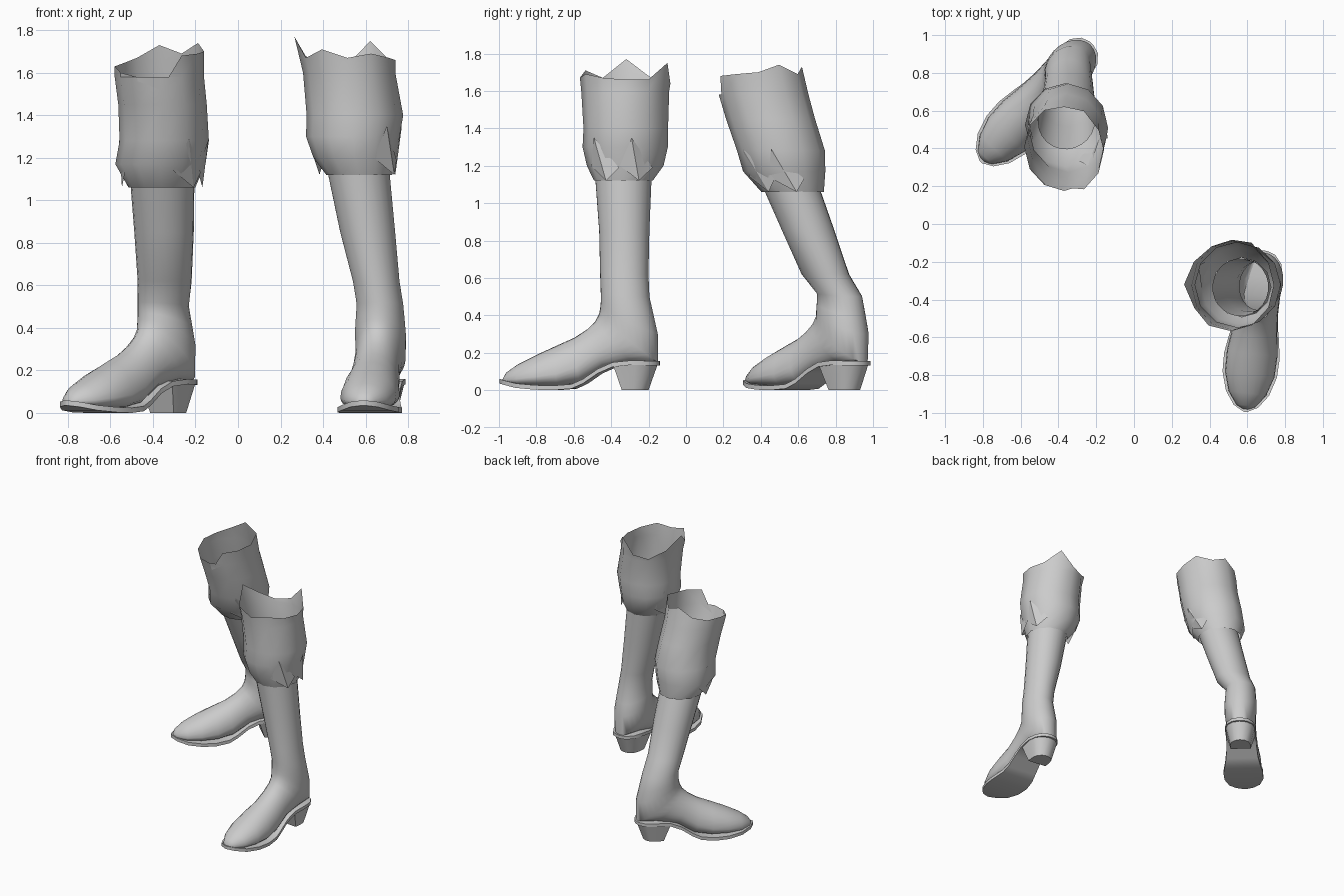
import bpy, bmesh, math
from mathutils import Vector, Matrix

cube = bpy.data.objects.get("Cube")
if cube:
    bpy.data.objects.remove(cube, do_unlink=True)

grey = bpy.data.materials.new("grey leather")
grey.use_nodes = True
grey.diffuse_color = (0.6, 0.6, 0.6, 1)
grey.node_tree.nodes["Principled BSDF"].inputs["Base Color"].default_value = (0.6, 0.6, 0.6, 1)


def finish(name, bm, angle=40, recalc=True):
    if recalc:
        bmesh.ops.recalc_face_normals(bm, faces=bm.faces)
    mesh = bpy.data.meshes.new(name)
    bm.to_mesh(mesh)
    bm.free()
    mesh.materials.append(grey)
    ob = bpy.data.objects.new(name, mesh)
    bpy.context.collection.objects.link(ob)
    bpy.ops.object.select_all(action='DESELECT')
    ob.select_set(True)
    bpy.context.view_layer.objects.active = ob
    bpy.ops.object.shade_smooth_by_angle(angle=math.radians(angle))
    return ob


def loft(name, rings, cap_start=False, cap_end=False, angle=40):
    bm = bmesh.new()
    loops = [[bm.verts.new(p) for p in ring] for ring in rings]
    for a, b in zip(loops, loops[1:]):
        for i in range(len(a)):
            j = (i + 1) % len(a)
            bm.faces.new((a[i], a[j], b[j], b[i]))
    if cap_start:
        bm.faces.new(loops[0])
    if cap_end:
        bm.faces.new(loops[-1])
    return finish(name, bm, angle)


HEEL_Y = -0.265
# Foot sections: top y, z, bottom y, z, half width, height of widest point
FOOT = [
    (-0.985, 0.06, -0.985, 0.045, 0.015, 0.4),
    (-0.965, 0.095, -0.97, 0.035, 0.05, 0.35),
    (-0.90, 0.14, -0.90, 0.025, 0.10, 0.3),
    (-0.80, 0.19, -0.80, 0.02, 0.132, 0.3),
    (-0.69, 0.24, -0.68, 0.02, 0.135, 0.3),
    (-0.60, 0.28, -0.56, 0.04, 0.12, 0.35),
    (-0.53, 0.325, -0.43, 0.12, 0.11, 0.4),
    (-0.485, 0.37, -0.28, 0.15, 0.112, 0.45),
    (-0.465, 0.41, -0.15, 0.15, 0.118, 0.5),
    (-0.46, 0.44, -0.15, 0.30, 0.12, 0.5),
    (-0.457, 0.47, -0.17, 0.39, 0.116, 0.5),
    (-0.457, 0.52, -0.195, 0.50, 0.11, 0.5),
]
# Sole stations: y, half width, underside height
SOLE = [
    (-1.0, 0.008, 0.035), (-0.97, 0.065, 0.028), (-0.90, 0.115, 0.012),
    (-0.80, 0.145, 0.003), (-0.70, 0.148, 0.0), (-0.60, 0.132, 0.008),
    (-0.54, 0.12, 0.035), (-0.46, 0.112, 0.09), (-0.38, 0.112, 0.125),
    (-0.28, 0.115, 0.135), (-0.20, 0.098, 0.133), (-0.155, 0.06, 0.132),
    (-0.14, 0.015, 0.132),
]


def foot_ring(sec, place, n=24):
    ty, tz, by, bz, w, m = sec
    top, low = Vector((0, ty - HEEL_Y, tz)), Vector((0, by - HEEL_Y, bz))
    ring = []
    for i in range(n):
        t = 2 * math.pi * i / n
        c, s = math.cos(t), math.sin(t)
        if s < 0 and m < 0.5:                       # fuller underside
            c = math.copysign(abs(c) ** 0.6, c)
        h = m + s * (1 - m if s > 0 else m)
        p = low.lerp(top, h)
        p.x = w * c
        ring.append(place @ p)
    return ring


def shaft_ring(sec, place, n=24):
    z, cx, cy, rx, ry = sec
    rot = place.to_3x3()
    return [Vector((cx, cy, z)) + rot @ Vector((rx * math.cos(t), -ry * math.sin(t), 0))
            for t in (2 * math.pi * i / n for i in range(n))]


def cuff_point(cuff, deg, z, scale=1.0):
    # Point on the cuff surface at an angle and height, pushed out by scale
    k = 0
    while k < len(cuff) - 2 and z > cuff[k + 1][0]:
        k += 1
    a, b = cuff[k], cuff[k + 1]
    f = (z - a[0]) / (b[0] - a[0])
    cx, cy, rx, ry = (p + (q - p) * f for p, q in zip(a[1:], b[1:]))
    t = math.radians(deg)
    return Vector((cx + rx * scale * math.cos(t), cy + ry * scale * math.sin(t), z))


def boot(side, place, shaft, cuff, rim, folds):
    # Foot and shaft in one skin, open at the top
    rings = [foot_ring(s, place) for s in FOOT] + [shaft_ring(s, place) for s in shaft]
    loft(side + "_boot_upper", rings, cap_start=True, angle=60)

    # Thin welted sole
    rings = []
    for y, w, z in SOLE:
        rings.append([place @ Vector((sx * w, y - HEEL_Y, z + dz))
                      for sx, dz in ((-1, 0), (1, 0), (1, 0.024), (-1, 0.024))])
    loft(side + "_sole", rings, True, True)

    # Tapered heel with a flat front and round back
    def heel_ring(front, back, w, z):
        mid = back - w
        pts = [(-w, front), (w, front)]
        pts += [(w * math.cos(t), mid + w * math.sin(t))
                for t in (math.pi * i / 6 for i in range(7))]
        return [place @ Vector((x, y - HEEL_Y, z)) for x, y in pts]
    loft(side + "_heel", [heel_ring(-0.335, -0.2, 0.075, 0),
                          heel_ring(-0.38, -0.15, 0.108, 0.14)], True, True)

    # Wide cuff with a ragged rim
    n = len(rim)
    rings = [[cuff_point(cuff, 360 * i / n, r[0]) for i in range(n)] for r in cuff[:-1]]
    rings.append([cuff_point(cuff, 360 * i / n, z) for i, z in enumerate(rim)])
    loft(side + "_cuff", rings, angle=50)

    # Pointed cloth folds at the bottom of the cuff
    bm = bmesh.new()
    for deg in folds:
        a, b, c, d = [bm.verts.new(cuff_point(cuff, deg + da, cuff[0][0] + dz, s))
                      for da, dz, s in ((-28, 0.08, 1.0), (6, 0.0, 1.22),
                                        (26, 0.07, 1.03), (-12, 0.23, 1.02))]
        bm.faces.new((a, b, d))
        bm.faces.new((b, c, d))
    finish(side + "_cuff_folds", bm, 30)


def placing(x, y, deg):
    return Matrix.Translation((x, y, 0)) @ Matrix.Rotation(math.radians(deg), 4, 'Z')


boot("left", placing(0.675, HEEL_Y, -6.7),
     [(0.62, 0.65, -0.33, 0.11, 0.13), (0.85, 0.61, -0.33, 0.13, 0.135),
      (1.16, 0.563, -0.335, 0.148, 0.153)],
     [(1.12, 0.57, -0.335, 0.155, 0.157), (1.2, 0.55, -0.325, 0.195, 0.205),
      (1.3, 0.54, -0.325, 0.22, 0.228), (1.4, 0.55, -0.322, 0.227, 0.226),
      (1.6, 0.523, -0.325, 0.217, 0.235), (1.75, 0.505, -0.32, 0.235, 0.255)],
     [1.66, 1.66, 1.75, 1.64, 1.62, 1.68, 1.77, 1.67, 1.71, 1.67, 1.69, 1.67],
     [-35, 20, 165])

boot("right", placing(-0.31, 0.865, -43),
     [(0.62, -0.345, 0.745, 0.127, 0.127), (0.85, -0.348, 0.655, 0.138, 0.142),
      (1.12, -0.357, 0.548, 0.15, 0.155)],
     [(1.06, -0.358, 0.57, 0.157, 0.167), (1.17, -0.365, 0.525, 0.212, 0.22),
      (1.28, -0.347, 0.508, 0.21, 0.235), (1.45, -0.355, 0.452, 0.208, 0.238),
      (1.58, -0.37, 0.415, 0.21, 0.24), (1.75, -0.37, 0.375, 0.21, 0.24)],
     [1.70, 1.74, 1.69, 1.73, 1.67, 1.64, 1.63, 1.60, 1.56, 1.52, 1.68, 1.69],
     [-45, 0, 185])
